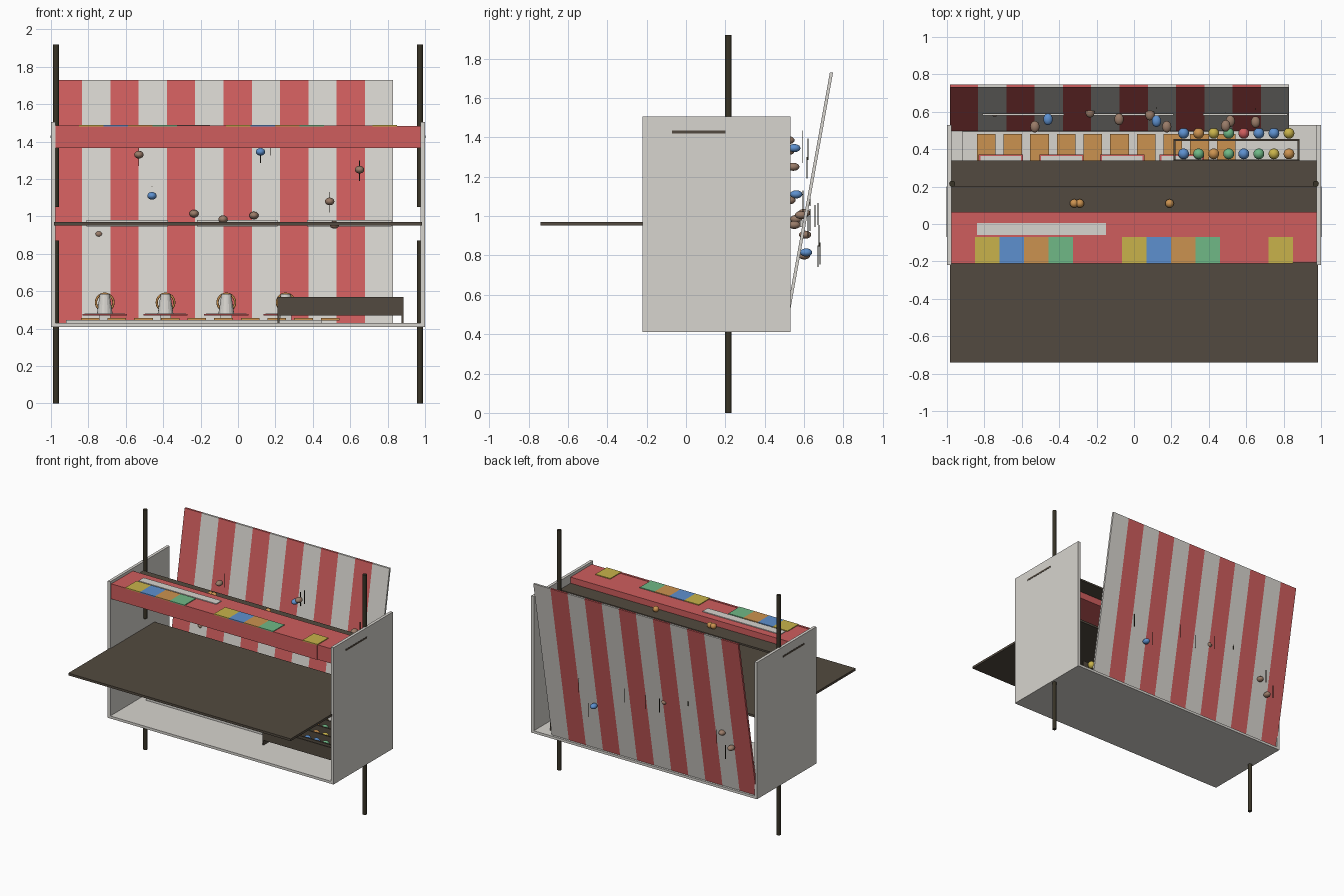
import bpy, bmesh, math
from mathutils import Matrix

if "Cube" in bpy.data.objects:
    bpy.data.objects.remove(bpy.data.objects["Cube"])


def material(name, rgb):
    m = bpy.data.materials.new(name)
    m.diffuse_color = (*rgb, 1)
    m.use_nodes = True
    m.node_tree.nodes["Principled BSDF"].inputs["Base Color"].default_value = m.diffuse_color
    return m


RED = material("red", (0.62, 0.11, 0.11))
WHITE = material("off white", (0.68, 0.66, 0.62))
WOOD = material("dark wood", (0.085, 0.068, 0.05))
POST = material("post brown", (0.04, 0.034, 0.02))
BLUE = material("blue", (0.11, 0.28, 0.62))
YELLOW = material("yellow", (0.58, 0.45, 0.07))
ORANGE = material("orange", (0.6, 0.29, 0.08))
GREEN = material("green", (0.16, 0.48, 0.24))
TAN = material("tan", (0.32, 0.2, 0.14))


def finish(bm, name, mats, smooth=False):
    me = bpy.data.meshes.new(name)
    bmesh.ops.recalc_face_normals(bm, faces=bm.faces)
    for f in bm.faces:
        f.smooth = smooth
    bm.to_mesh(me)
    bm.free()
    ob = bpy.data.objects.new(name, me)
    for m in mats:
        me.materials.append(m)
    bpy.context.collection.objects.link(ob)
    return ob


def box(name, x0, x1, y0, y1, z0, z1, mat):
    bm = bmesh.new()
    bmesh.ops.create_cube(bm, size=1, matrix=Matrix.Translation(
        ((x0 + x1) / 2, (y0 + y1) / 2, (z0 + z1) / 2)) @ Matrix.Diagonal((x1 - x0, y1 - y0, z1 - z0, 1)))
    return finish(bm, name, [mat])


def ball(name, x, y, z, r, mat, scale=(1, 1, 1)):
    bm = bmesh.new()
    bmesh.ops.create_uvsphere(bm, u_segments=16, v_segments=10, radius=r,
                              matrix=Matrix.Translation((x, y, z)) @ Matrix.Diagonal((*scale, 1)))
    return finish(bm, name, [mat], True)


def cone(name, x, y, z0, z1, r0, r1, mat, n=16):
    bm = bmesh.new()
    bmesh.ops.create_cone(bm, cap_ends=True, segments=n, radius1=r0, radius2=r1, depth=z1 - z0,
                          matrix=Matrix.Translation((x, y, (z0 + z1) / 2)))
    return finish(bm, name, [mat])


# Case: floor, side panels, posts in two lengths
box("floor", -0.99, 0.99, -0.22, 0.53, 0.41, 0.43, WHITE)
for s in (-1, 1):
    x0, x1 = sorted((s * 0.977, s * 1.0))
    box("side_panel", x0, x1, -0.22, 0.53, 0.41, 1.505, WHITE)
    cone("lower_post", s * 0.972, 0.215, 0, 0.87, 0.016, 0.016, POST, 12)
    cone("upper_post", s * 0.972, 0.215, 1.05, 1.92, 0.016, 0.016, POST, 12)

# Counter board and upper shelf, whose ends show through the side panels
box("counter", -0.985, 0.985, -0.74, 0.34, 0.952, 0.97, WOOD)
box("upper_shelf", -1.002, 1.002, -0.07, 0.2, 1.42, 1.434, WOOD)
for x in (-0.32, -0.29, 0.19):
    ball("shelf_ball", x, 0.11, 1.455, 0.023, ORANGE)

# Header with coloured panels on top
box("header", -0.978, 0.978, -0.195, 0.065, 1.365, 1.483, RED)
box("header_front", -0.978, 0.85, -0.212, -0.195, 1.365, 1.486, RED)
box("header_front_end", 0.85, 0.978, -0.205, -0.195, 1.365, 1.483, RED)
for start, cols in ((-0.85, (YELLOW, BLUE, ORANGE, GREEN)),
                    (-0.065, (YELLOW, BLUE, ORANGE, GREEN)), (0.72, (YELLOW,))):
    for i, c in enumerate(cols):
        x = start + i * 0.131
        box("header_tile", x, x + 0.131, -0.212, -0.07, 1.481, 1.489, c)
box("header_sign", -0.84, -0.15, -0.06, 0.005, 1.481, 1.489, WHITE)

# Striped backboard: profile leaning back, cut into stripes
N, XA, XB = 12, -0.985, 0.83
PROFILE = [(0.497, 0.43), (0.513, 0.43), (0.747, 1.73), (0.731, 1.73)]
bm = bmesh.new()
rings = [[bm.verts.new((XA + (XB - XA) * i / N, y, z)) for y, z in PROFILE] for i in range(N + 1)]
for i in range(N):
    for k in range(4):
        f = bm.faces.new((rings[i][k], rings[i][(k + 1) % 4],
                          rings[i + 1][(k + 1) % 4], rings[i + 1][k]))
        f.material_index = i % 2
bm.faces.new(rings[0])
bm.faces.new(rings[N]).material_index = 1
finish(bm, "striped_backboard", [RED, WHITE])

# Pale rails on the backboard
for x0, x1 in ((-0.81, -0.375), (-0.22, 0.21), (0.37, 0.82)):
    box("backboard_rail", x0, x1, 0.58, 0.592, 0.945, 0.98, WHITE)

# Balloons with thin strings
BALLOONS = [(-0.53, 0.52, 1.33, TAN), (0.12, 0.55, 1.345, BLUE), (0.65, 0.545, 1.25, TAN),
            (-0.46, 0.56, 1.11, BLUE), (0.49, 0.525, 1.08, TAN), (-0.235, 0.6, 1.015, TAN),
            (-0.08, 0.56, 0.985, TAN), (0.085, 0.585, 1.005, TAN), (0.515, 0.55, 0.955, TAN),
            (-0.745, 0.605, 0.905, TAN), (0.39, 0.61, 0.815, BLUE), (-0.82, 0.6, 0.8, TAN),
            (0.175, 0.52, 1.385, TAN)]
for x, y, z, c in BALLOONS:
    ball("balloon", x, y, z, 0.025, c, (1, 1.25, 0.82))
    box("balloon_string", x - 0.002, x + 0.002, y + 0.068, y + 0.072, z - 0.06, z + 0.05, POST)

# Platform with orange patches
box("platform", -0.92, 0.45, 0.15, 0.495, 0.43, 0.445, WHITE)
for i in range(10):
    x = -0.84 + i * 0.1425
    box("platform_patch", x, x + 0.1, 0.2, 0.48, 0.444, 0.456, ORANGE)

# Ring toss stations: red edged tray, cup and upright ring
for cx in (-0.7125, -0.3875, -0.0625, 0.255):
    box("tray_edge", cx - 0.118, cx + 0.118, 0.14, 0.372, 0.47, 0.478, RED)
    box("tray_top", cx - 0.109, cx + 0.109, 0.149, 0.363, 0.474, 0.48, WHITE)
    box("tray_foot", cx - 0.03, cx + 0.03, 0.22, 0.28, 0.445, 0.472, WHITE)
    cone("cup", cx, 0.25, 0.48, 0.585, 0.042, 0.026, WHITE)
    bpy.ops.mesh.primitive_torus_add(major_radius=0.047, minor_radius=0.006, major_segments=24,
                                     minor_segments=8, location=(cx, 0.27, 0.54),
                                     rotation=(math.pi / 2, 0, 0))
    ring = bpy.context.object
    ring.name = "toss_ring"
    ring.data.materials.append(ORANGE)
    bpy.ops.object.shade_smooth()

# Prize rack: slats with rows of coloured balls
B, O, Y, G, R = BLUE, ORANGE, YELLOW, GREEN, RED
ROWS = [(O, G, B, Y, G, O, B, R), (G, Y, O, B, B, G, R, Y), (B, O, G, O, Y, B, G, B),
        (B, G, O, G, B, G, Y, O), (B, O, Y, G, R, B, B, Y)]
for r, cols in enumerate(ROWS):
    y = 0.01 + r * 0.11
    box("rack_slat", 0.212, 0.885, y - 0.005, y + 0.005, 0.47, 0.57 if r == 0 else 0.53, WOOD)
    for i, c in enumerate(cols):
        ball("prize_ball", 0.265 + i * 0.0805, y + 0.035, 0.5, 0.029, c)
for x in (0.212, 0.875):
    box("rack_end", x, x + 0.01, 0.005, 0.455, 0.43, 0.49, WOOD)
